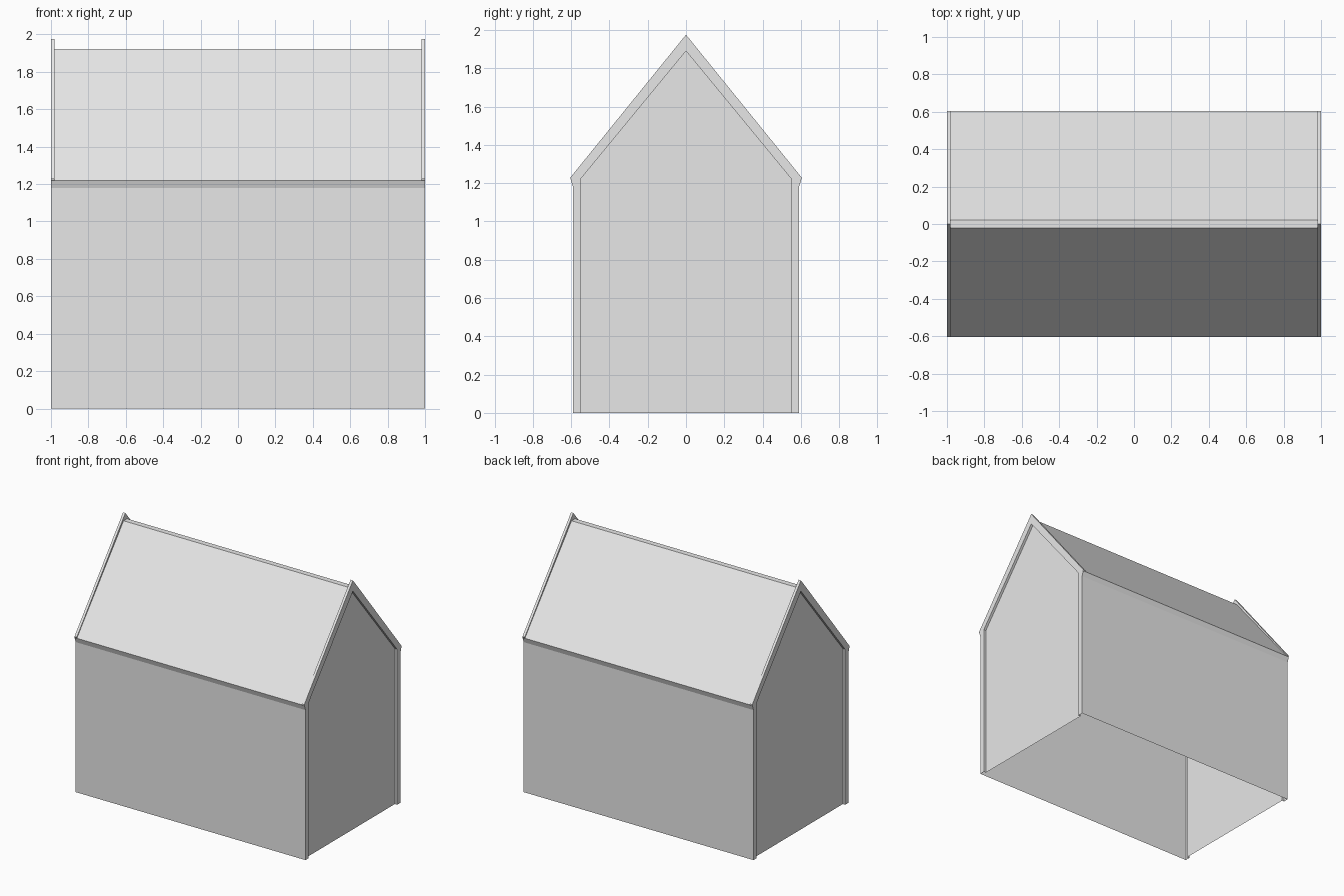
import bpy
import bmesh
from mathutils import Vector

if "Cube" in bpy.data.objects:
    bpy.data.objects.remove(bpy.data.objects["Cube"])

grey = bpy.data.materials.new("plain grey")
grey.diffuse_color = (0.8, 0.8, 0.8, 1)
grey.use_nodes = True
grey.node_tree.nodes["Principled BSDF"].inputs["Base Color"].default_value = grey.diffuse_color

CENTRE = Vector((0, 0, 0.9))
END, INNER = 1.0, 0.98      # outer gable plane, recessed panel / inside of verge


def make(name, outward=(), inward=()):
    """Thin sheet object; each polygon is turned away from or towards the centre."""
    bm = bmesh.new()
    for polys, sign in ((outward, 1), (inward, -1)):
        for poly in polys:
            f = bm.faces.new([bm.verts.new(p) for p in poly])
            f.normal_update()
            if f.normal.dot(f.calc_center_median() - CENTRE) * sign < 0:
                f.normal_flip()
    bmesh.ops.remove_doubles(bm, verts=bm.verts, dist=0.0001)
    me = bpy.data.meshes.new(name)
    bm.to_mesh(me)
    bm.free()
    me.materials.append(grey)
    ob = bpy.data.objects.new(name, me)
    bpy.context.collection.objects.link(ob)


def mirrored(half):
    """Half profile ending on or near the ridge -> full profile in y, z."""
    other = [(-y, z) for y, z in reversed(half)]
    return half + (other[1:] if half[-1][0] == 0 else other)


def at(x, profile):
    return [(x, y, z) for y, z in profile]


def sweep(profile, x0, x1):
    """Quads joining consecutive profile points between two x positions."""
    return [[(x0, *a), (x1, *a), (x1, *b), (x0, *b)]
            for a, b in zip(profile, profile[1:])]


def band(p, q, x):
    """Quads filling the gap between two profiles in one x plane."""
    return [[(x, *p[i]), (x, *p[i + 1]), (x, *q[i + 1]), (x, *q[i])]
            for i in range(len(p) - 1)]


# long walls with the slanted eave moulding on top
for label, s in (("front", -1), ("back", 1)):
    wall = [(s * 0.59, 0), (s * 0.59, 1.18), (s * 0.603, 1.22)]
    make(label + "_wall", sweep(wall, -END, END))

# roof slopes with a narrow flat ridge
roof = mirrored([(0.603, 1.22), (0.022, 1.922)])
make("roof", sweep(roof, -INNER, INNER))

# gable ends: raised verge, frame, reveal and recessed panel
outer = mirrored([(0.59, 0), (0.59, 1.18), (0.605, 1.228), (0, 1.975)])
inner = mirrored([(0.55, 0), (0.55, 1.18), (0.55, 1.222), (0, 1.89)])
verge = mirrored([(0.605, 1.228), (0, 1.975)])
lower = mirrored([(0.603, 1.22), (0, 1.922)])
for label, s in (("left", -1), ("right", 1)):
    make(label + "_gable_frame", band(outer, inner, s * END),
         sweep(inner, s * END, s * INNER))
    make(label + "_gable_panel", [at(s * INNER, inner)])
    make(label + "_verge", sweep(verge, s * INNER, s * END),
         band(verge, lower, s * INNER))
